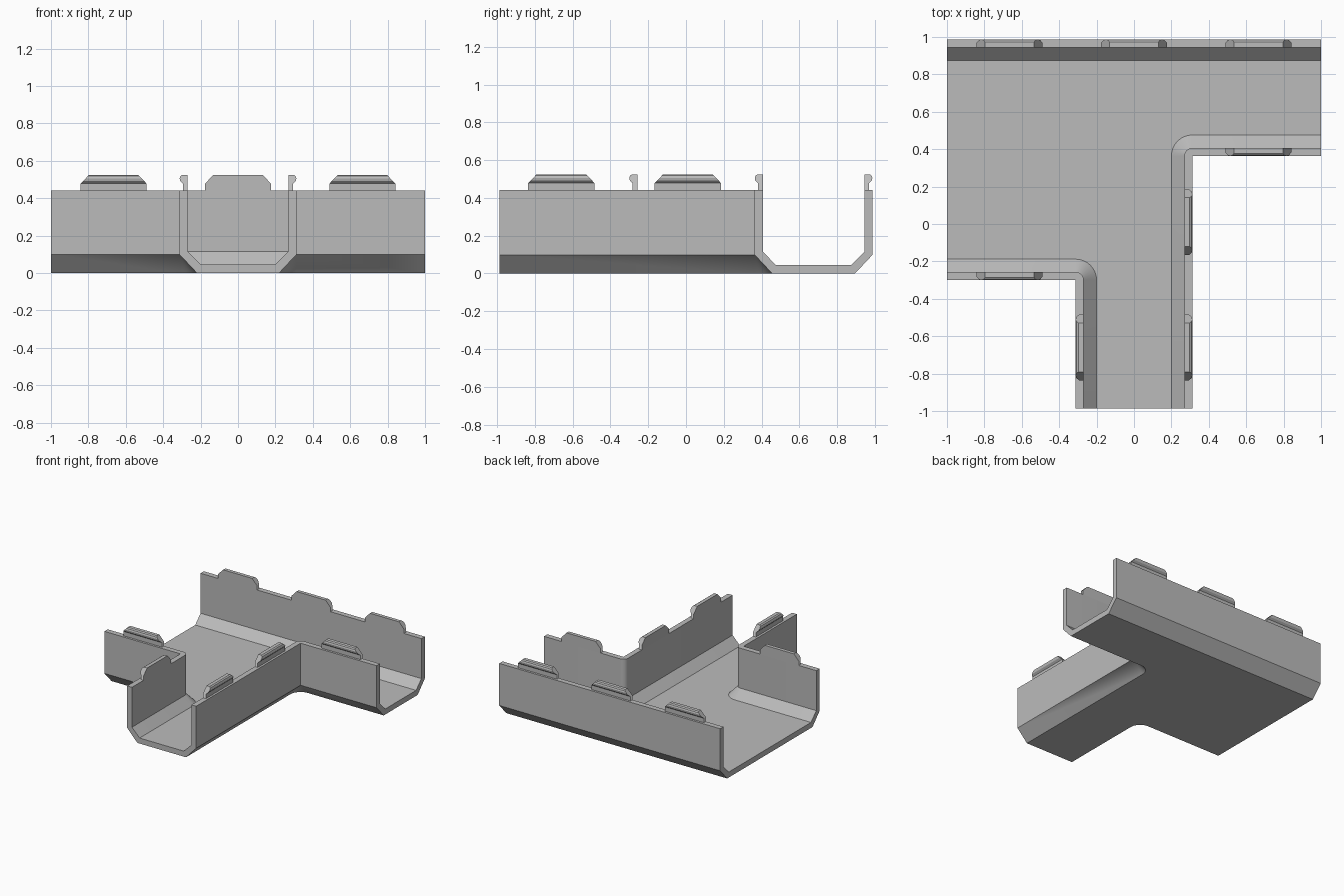
import bpy
import bmesh
import math
from mathutils import Vector

cube = bpy.data.objects.get("Cube")
if cube:
    bpy.data.objects.remove(cube)

grey = bpy.data.materials.new("plain_grey")
grey.use_nodes = True
colour = (0.5, 0.5, 0.5, 1)
grey.diffuse_color = colour
grey.node_tree.nodes["Principled BSDF"].inputs["Base Color"].default_value = colour

# Plan sizes of the tee-shaped channel
END, BACK, STEM = 1.0, 0.987, 0.312
RIGHT_Y, LEFT_Y = 0.364, -0.30
WALL, TOP = 0.043, 0.442
ARC_STEPS = 8

# Wall outlines run anticlockwise, so the channel is always on their left
PATHS = [
    [(STEM, -BACK), (STEM, RIGHT_Y), (END, RIGHT_Y)],
    [(END, BACK), (-END, BACK)],
    [(-END, LEFT_Y), (-STEM, LEFT_Y), (-STEM, -BACK)],
]

# Wall section as (inset, height), from inner floor edge over to the underside
SECTION = [(0.112, 0.045), (WALL, 0.115), (WALL, TOP),
           (0, TOP), (0, 0.098), (0.092, 0)]


def finish(bm, name):
    bmesh.ops.remove_doubles(bm, verts=bm.verts, dist=1e-5)
    bmesh.ops.recalc_face_normals(bm, faces=bm.faces)
    mesh = bpy.data.meshes.new(name)
    bm.to_mesh(mesh)
    bm.free()
    mesh.materials.append(grey)
    obj = bpy.data.objects.new(name, mesh)
    bpy.context.collection.objects.link(obj)
    return obj


def stations(path):
    """Points with inward directions; each corner gets a fan of directions."""
    pts = [Vector((x, y, 0)) for x, y in path]
    dirs = [(b - a).normalized() for a, b in zip(pts, pts[1:])]
    norms = [Vector((-d.y, d.x, 0)) for d in dirs]
    result = [(pts[0], norms[0])]
    for corner, n1, n2 in zip(pts[1:], norms, norms[1:]):
        for i in range(ARC_STEPS + 1):
            a = i / ARC_STEPS * math.pi / 2
            result.append((corner, n1 * math.cos(a) + n2 * math.sin(a)))
    return result + [(pts[-1], norms[-1])]


def build_channel():
    bm = bmesh.new()
    walls = []
    for path in PATHS:
        cols = [[bm.verts.new(p + n * d + Vector((0, 0, z))) for d, z in SECTION]
                for p, n in stations(path)]
        for a, b in zip(cols, cols[1:]):
            for i in range(len(SECTION) - 1):
                bm.faces.new((a[i], b[i], b[i + 1], a[i + 1]))
        walls.append(cols)
    # Floor, underside and the three open channel ends
    for row in (0, -1):
        bm.faces.new([col[row] for cols in walls for col in cols])
    for i, cols in enumerate(walls):
        following = walls[(i + 1) % len(walls)]
        bm.faces.new(cols[-1] + following[0][::-1])
    obj = finish(bm, "channel")
    bpy.ops.object.select_all(action="DESELECT")
    obj.select_set(True)
    bpy.context.view_layer.objects.active = obj
    bpy.ops.object.shade_smooth_by_angle(angle=math.radians(30))


# Clip section as (inset, height): narrow neck, lip flush with the outer wall
CLIP = [(WALL, TOP), (WALL, 0.478), (WALL, 0.525), (0.014, 0.525), (0.004, 0.518),
        (0, 0.506), (0.003, 0.492), (0.018, 0.478), (0.018, TOP)]


def build_clip(name, x, y, inward):
    bm = bmesh.new()
    n = Vector((*inward, 0))
    along = Vector((-n.y, n.x, 0))
    ends = []
    for side in (-1, 1):
        ring = []
        for d, z in CLIP:
            half = 0.176 - max(0, z - 0.478) * 0.95
            ring.append(bm.verts.new(Vector((x, y, z)) + n * d + along * side * half))
        bm.faces.new(ring)
        ends.append(ring)
    a, b = ends
    for i in range(len(CLIP) - 1):
        bm.faces.new((a[i], a[i + 1], b[i + 1], b[i]))
    finish(bm, name)


build_channel()

# Clips along each wall
SPACING = 0.665
for i in (-1, 0, 1):
    build_clip(f"back_clip_{i + 2}", i * SPACING, BACK, (0, -1))
build_clip("right_branch_clip", -SPACING, LEFT_Y, (0, 1))
build_clip("left_branch_clip", SPACING, RIGHT_Y, (0, 1))
build_clip("stem_right_clip", -STEM, -0.66, (1, 0))
for i, y in enumerate((-0.66, 0.01)):
    build_clip(f"stem_left_clip_{i + 1}", STEM, y, (-1, 0))
